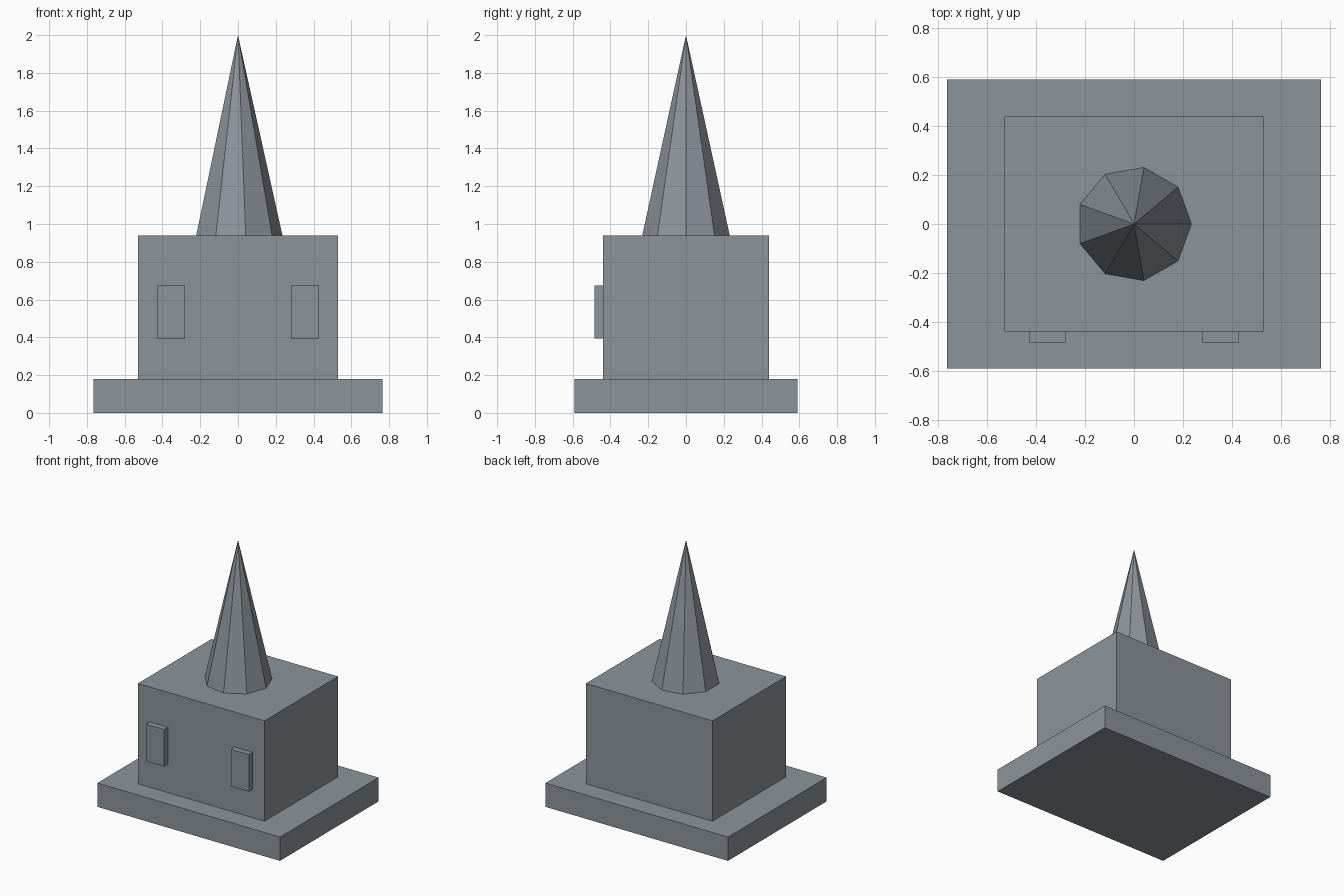
import bpy

if "Cube" in bpy.data.objects:
    bpy.data.objects.remove(bpy.data.objects["Cube"], do_unlink=True)

# Single slate colour shared by every part
SLATE = (0.26, 0.295, 0.33, 1.0)
slate = bpy.data.materials.new("slate_grey")
slate.use_nodes = True
slate.diffuse_color = SLATE
slate.node_tree.nodes["Principled BSDF"].inputs["Base Color"].default_value = SLATE


def finish(name):
    obj = bpy.context.object
    obj.name = obj.data.name = name
    obj.data.materials.append(slate)
    return obj


def box(name, low, high):
    """Axis-aligned box between two corners."""
    centre = [(a + b) / 2 for a, b in zip(low, high)]
    bpy.ops.mesh.primitive_cube_add(size=1, location=centre)
    obj = finish(name)
    obj.scale = [b - a for a, b in zip(low, high)]
    bpy.ops.object.transform_apply(location=False, rotation=False, scale=True)
    return obj


BASE_TOP, BODY_TOP, TIP = 0.18, 0.94, 2.0

# Plinth and main block
box("base_slab", (-0.765, -0.59, 0), (0.765, 0.59, BASE_TOP))
box("main_block", (-0.53, -0.44, BASE_TOP), (0.53, 0.44, BODY_TOP))

# Raised window panels on the front, mirrored about x = 0
for side, name in ((1, "left_window"), (-1, "right_window")):
    x = sorted((side * 0.28, side * 0.43))
    box(name, (x[0], -0.485, 0.395), (x[1], -0.44, 0.675))

# Nine-sided spire with one corner towards +x
bpy.ops.mesh.primitive_cone_add(vertices=9, radius1=0.235, radius2=0,
                                depth=TIP - BODY_TOP,
                                location=(0, 0, (TIP + BODY_TOP) / 2))
spire = finish("spire")
# Turn the first corner from +y to +x
spire.rotation_euler.z = -1.5708
bpy.ops.object.transform_apply(location=False, rotation=True, scale=False)
